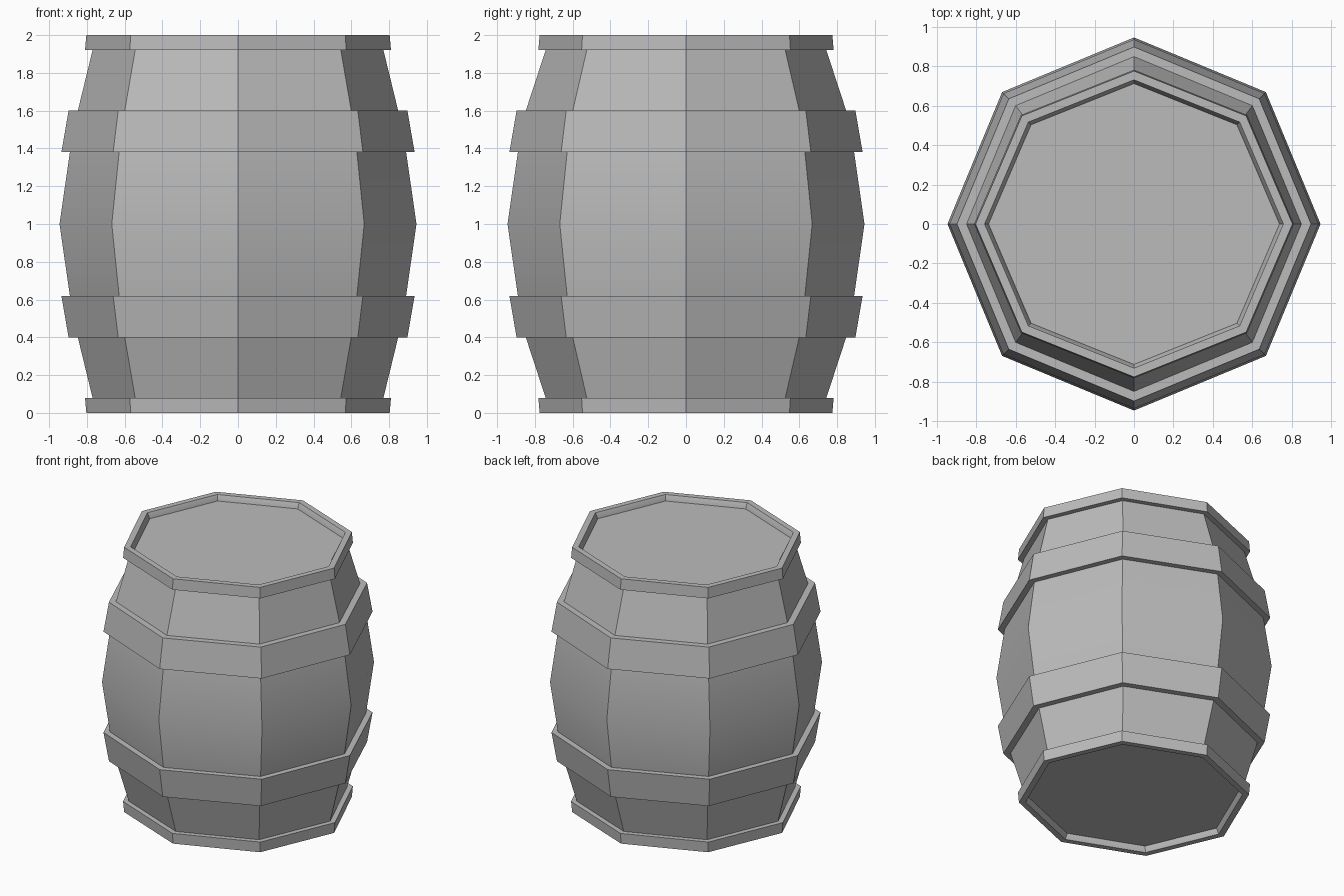
import bpy
import math

SIDES = 8
HEIGHT = 2.0
END_SQUASH = 0.965   # barrel ends are slightly narrower front to back

cube = bpy.data.objects.get("Cube")
if cube:
    bpy.data.objects.remove(cube, do_unlink=True)

GREY = (0.5, 0.5, 0.5, 1.0)
mat = bpy.data.materials.new("plain_grey")
mat.use_nodes = True
mat.diffuse_color = GREY
bsdf = next(n for n in mat.node_tree.nodes if n.type == 'BSDF_PRINCIPLED')
bsdf.inputs["Base Color"].default_value = GREY


def lathe(name, profile, closed=False, capped=False):
    """Sweep (radius, z, y scale) points, outer side going up, round an octagon."""
    verts, faces = [], []
    for r, z, ys in profile:
        for k in range(SIDES):
            a = math.tau * k / SIDES
            verts.append((r * math.cos(a), r * ys * math.sin(a), z))
    n = len(profile)
    for i in range(n if closed else n - 1):
        lo, hi = i * SIDES, (i + 1) % n * SIDES
        for k in range(SIDES):
            m = (k + 1) % SIDES
            faces.append((lo + k, lo + m, hi + m, hi + k))
    if capped:
        faces.append(tuple(reversed(range(SIDES))))
        faces.append(tuple(range((n - 1) * SIDES, n * SIDES)))
    mesh = bpy.data.meshes.new(name)
    mesh.from_pydata(verts, [], faces)
    mesh.materials.append(mat)
    obj = bpy.data.objects.new(name, mesh)
    bpy.context.collection.objects.link(obj)
    bpy.ops.object.select_all(action='DESELECT')
    obj.select_set(True)
    bpy.context.view_layer.objects.active = obj
    bpy.ops.object.shade_smooth_by_angle(angle=math.radians(30))


def pair(part, profile, **options):
    """Make an upper part and its mirror image at the bottom."""
    lathe("upper_" + part, profile, **options)
    flipped = [(r, HEIGHT - z, ys) for r, z, ys in reversed(profile)]
    lathe("lower_" + part, flipped, **options)


# Bulging staves between the two hoops
lathe("middle_staves", [(0.89, 0.62, 1), (0.945, 1.0, 1), (0.89, 1.38, 1)])

# Tapering staves from hoop to rim
pair("staves", [(0.848, 1.6, 1), (0.77, 1.92, END_SQUASH)])

# Broad hoops
pair("hoop", [(0.935, 1.38, 1), (0.897, 1.6, 1),
              (0.84, 1.6, 1), (0.87, 1.38, 1)], closed=True)

# End rims with a sloping inner lip
pair("rim", [(r, z, END_SQUASH) for r, z in
             [(0.81, 1.92), (0.803, 2.0), (0.757, 2.0),
              (0.737, 1.96), (0.737, 1.92)]], closed=True)

# Recessed barrel heads
pair("head", [(0.737, 1.93, END_SQUASH), (0.737, 1.96, END_SQUASH)], capped=True)
